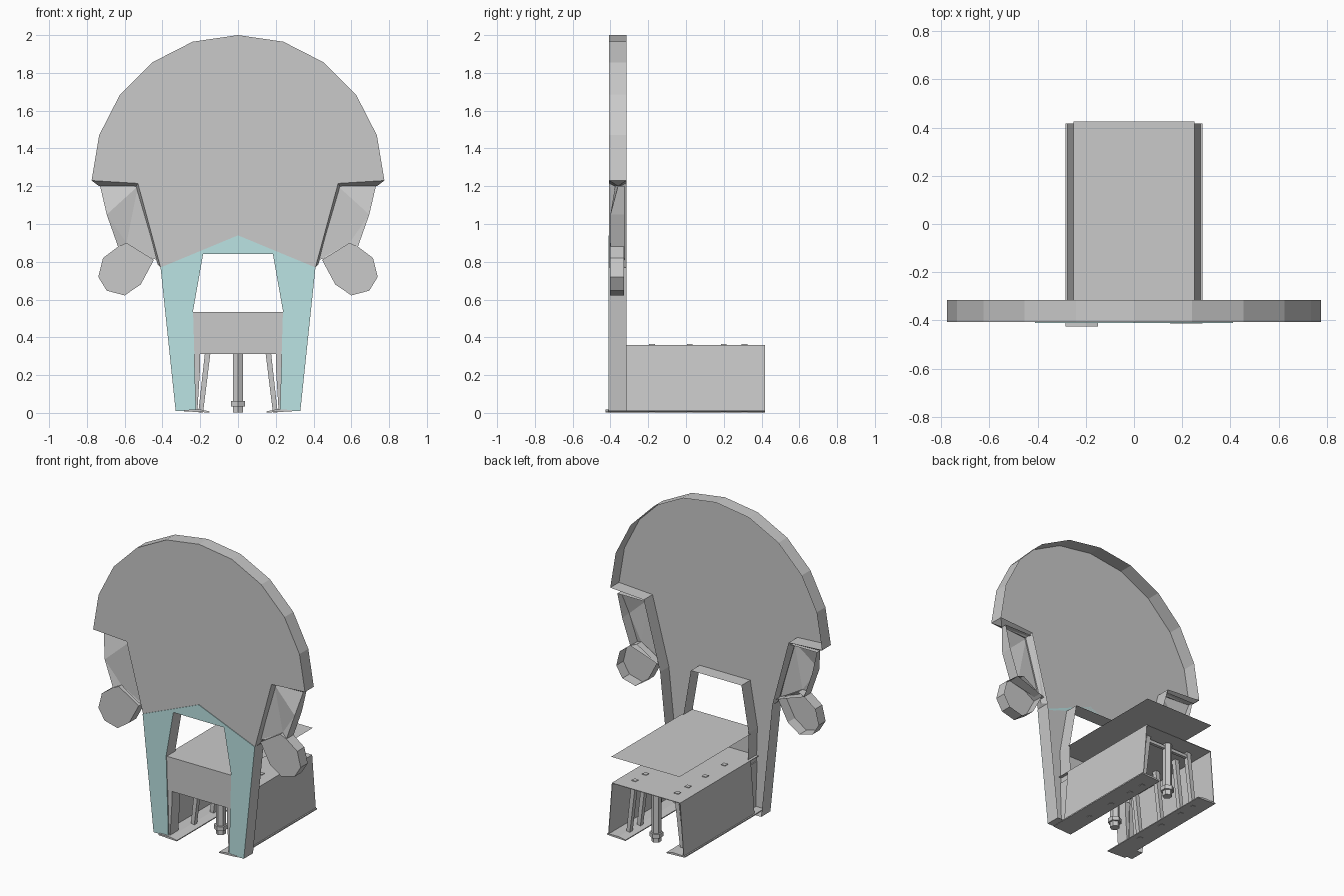
import bpy, bmesh
from mathutils import Vector

if "Cube" in bpy.data.objects:
    bpy.data.objects.remove(bpy.data.objects["Cube"], do_unlink=True)


def material(name, rgb):
    m = bpy.data.materials.new(name)
    m.use_nodes = True
    m.diffuse_color = (*rgb, 1)
    m.node_tree.nodes["Principled BSDF"].inputs["Base Color"].default_value = (*rgb, 1)
    return m


GREY = material("plain grey", (0.59, 0.59, 0.59))
TEAL = material("pale teal", (0.5, 0.77, 0.77))
FRONT, BACK = -0.407, -0.315


def finish(name, bm, mat=GREY):
    bmesh.ops.recalc_face_normals(bm, faces=bm.faces)
    me = bpy.data.meshes.new(name)
    bm.to_mesh(me)
    bm.free()
    me.materials.append(mat)
    ob = bpy.data.objects.new(name, me)
    bpy.context.collection.objects.link(ob)


def loft(name, rings, mat=GREY, open_back=False):
    """Join equal rings of points; cap the first ring and, unless open, the last."""
    bm = bmesh.new()
    vs = [[bm.verts.new(p) for p in r] for r in rings]
    bm.faces.new(vs[0])
    if not open_back:
        bm.faces.new(vs[-1])
    n = len(vs[0])
    for a, b in zip(vs, vs[1:]):
        for i in range(n):
            bm.faces.new((a[i], a[(i + 1) % n], b[(i + 1) % n], b[i]))
    finish(name, bm, mat)


def prism(name, outline, y0, y1, **kw):
    loft(name, [[(x, y, z) for x, z in outline] for y in (y0, y1)], **kw)


def box(name, x, y, z):
    prism(name, [(x[0], z[0]), (x[1], z[0]), (x[1], z[1]), (x[0], z[1])], *y)


def sheet(name, corners):
    """A single flat face."""
    bm = bmesh.new()
    bm.faces.new([bm.verts.new(p) for p in corners])
    finish(name, bm)


def mirrored(half):
    """Complete a symmetric outline from its +x half."""
    return half + [(-x, z) for x, z in reversed(half) if x > 0]


# Head and legs: one shell, open at the back
legs = [(0.41, 0.77), (0.33, 0.01), (0.222, 0.01), (0.238, 0.54), (0.185, 0.84)]
head = [(0, 2), (0.24, 1.965), (0.455, 1.855), (0.625, 1.685), (0.735, 1.47),
        (0.775, 1.23), (0.53, 1.215)]
prism("head_shell", mirrored(head + legs), FRONT, BACK, open_back=True)

# Coloured facing on the arched leg frame
prism("leg_facing", mirrored([(0, 0.94)] + legs), -0.411, FRONT, mat=TEAL)

for s, side in ((1, "left"), (-1, "right")):
    # Raised ridge along the notch between head and wing
    edge = [(0.775, 1.23), (0.53, 1.215), (0.41, 0.77)]
    ridge = [(0.735, 1.2), (0.545, 1.193), (0.425, 0.785)]
    loft(side + "_notch_ridge", [[(s * a[0], FRONT, a[1]), (s * b[0], -0.36, b[1]),
         (s * a[0], BACK, a[1])] for a, b in zip(edge, ridge)])

    # Folded side wing, hollow behind; the last point is the inner fold
    bm = bmesh.new()
    pts = [(0.53, 1.2, -0.375), (0.73, 1.2, -0.36), (0.695, 1.05, -0.4),
           (0.635, 0.88, -0.4), (0.43, 0.81, -0.375), (0.59, 0.9, -0.375)]
    f = [bm.verts.new((s * x, y, z)) for x, z, y in pts]
    b = [bm.verts.new((s * x, -0.325, z)) for x, z, y in pts[:5]]
    for i in range(5):
        j = (i + 1) % 5
        bm.faces.new((f[i], f[j], b[j], b[i]))
    for tri in ((0, 1, 2), (0, 2, 5), (2, 3, 5), (3, 4, 5), (4, 0, 5)):
        bm.faces.new([f[i] for i in tri])
    finish(side + "_wing", bm)

    # Lobe hanging under the wing
    prism(side + "_lobe", [(s * x, z) for x, z in
          [(0.635, 0.88), (0.715, 0.82), (0.74, 0.72), (0.695, 0.647), (0.6, 0.622),
           (0.515, 0.68), (0.445, 0.81), (0.59, 0.9)]], -0.402, -0.328, open_back=True)

    # Sloping case wall, bottom flange and inner leg lining
    prism(side + "_case_wall", [(s * x, z) for x, z in
          [(0.25, 0.36), (0.277, 0.012), (0.273, 0.012), (0.246, 0.36)]], -0.32, 0.418)
    prism(side + "_flange", [(s * x, z) for x, z in
          [(0.285, 0.016), (0.285, 0.008), (0.15, 0.002), (0.15, 0.008), (0.2, 0.018)]],
          -0.419 + 0.006 * s, 0.418)
    prism(side + "_leg_lining", [(s * x, z) for x, z in
          [(0.238, 0.32), (0.2, 0.32), (0.2, 0.25), (0.215, 0.012), (0.228, 0.012)]],
          -0.403, -0.318)

    # Slanted ribs that poke through the case top and the flange
    for y in (0.31, 0.2, 0.02, -0.18):
        prism(side + "_rib", [(s * x, z) for x, z in
              [(0.14, 0.364), (0.17, 0.364), (0.21, 0.002), (0.185, 0.002)]],
              y - 0.015, y + 0.015)

# Case top, cover sheet and front panel
box("case_top", (-0.25, 0.25), (-0.4, 0.418), (0.356, 0.36))
sheet("cover_sheet", [(-0.237, -0.406, 0.535), (0.237, -0.406, 0.535), (0.237, -0.315, 0.535),
      (0.25, -0.315, 0.535), (0.25, 0.425, 0.535), (-0.25, 0.425, 0.535),
      (-0.25, -0.315, 0.535), (-0.237, -0.315, 0.535)])
sheet("front_panel", [(-0.24, -0.406, 0.312), (0.24, -0.406, 0.312),
      (0.24, -0.406, 0.535), (-0.24, -0.406, 0.535)])


def hex_column(name, y, radius, z0, z1):
    bm = bmesh.new()
    bmesh.ops.create_cone(bm, cap_ends=True, segments=6, radius1=radius,
                          radius2=radius, depth=z1 - z0)
    bmesh.ops.translate(bm, verts=bm.verts, vec=Vector((0, y, (z0 + z1) / 2)))
    finish(name, bm)


# Central bolts with nuts, held by cross bars between the ribs
for y in (0.31, -0.18):
    hex_column("bolt", y, 0.03, 0.002, 0.356)
    hex_column("bolt_nut", y, 0.042, 0.035, 0.062)
    box("cross_bar", (-0.15, 0.15), (y - 0.01, y + 0.01), (0.32, 0.34))
